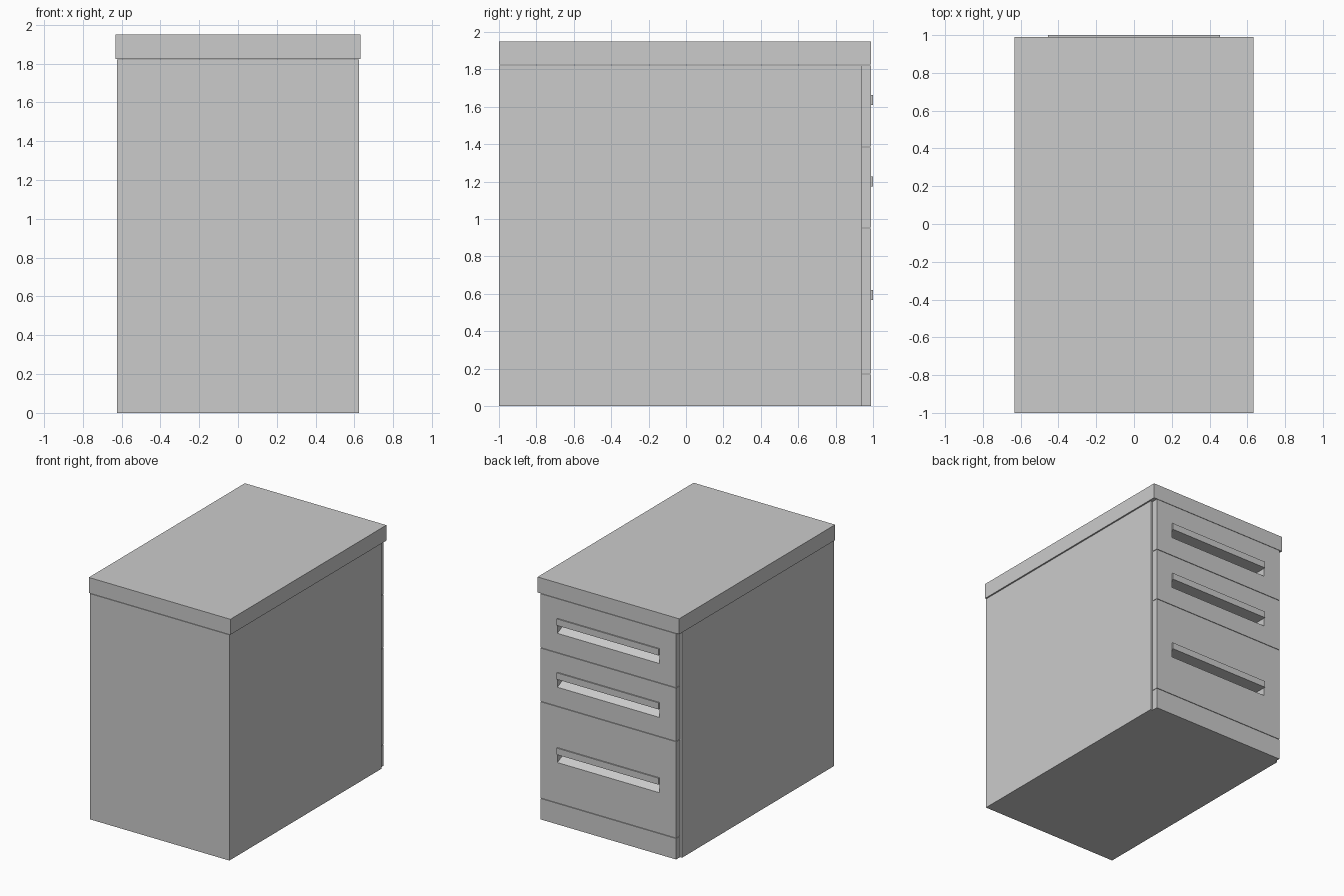
import bpy, bmesh

if "Cube" in bpy.data.objects:
    bpy.data.objects.remove(bpy.data.objects["Cube"])


def box(name, x, y, z):
    """Box symmetric in x, with (min, max) ranges in y and z."""
    return prism(name, x, [(y[0], z[0]), (y[1], z[0]), (y[1], z[1]), (y[0], z[1])])


def prism(name, x, profile):
    """Extrude a (y, z) profile from -x to +x."""
    bm = bmesh.new()
    face = bm.faces.new([bm.verts.new((-x, y, z)) for y, z in profile])
    ext = bmesh.ops.extrude_face_region(bm, geom=[face])
    verts = [v for v in ext["geom"] if isinstance(v, bmesh.types.BMVert)]
    bmesh.ops.translate(bm, vec=(2 * x, 0, 0), verts=verts)
    bmesh.ops.recalc_face_normals(bm, faces=bm.faces)
    mesh = bpy.data.meshes.new(name)
    bm.to_mesh(mesh)
    bm.free()
    obj = bpy.data.objects.new(name, mesh)
    bpy.context.collection.objects.link(obj)
    return obj


def cut(obj, cutter):
    """Subtract the cutter and apply the modifier."""
    mod = obj.modifiers.new("recess", "BOOLEAN")
    mod.operation = "DIFFERENCE"
    mod.solver = "EXACT"
    mod.object = cutter
    bpy.context.view_layer.objects.active = obj
    bpy.ops.object.modifier_apply(modifier=mod.name)


FRONT = 0.99
BACK = 0.94
GAP = 0.002

# Cabinet carcass, worktop and plinth
carcass = box("carcass", 0.623, (-1.0, BACK), (0.0, 1.822))
box("top_panel", 0.632, (-1.0, FRONT), (1.825, 1.95))
box("plinth", 0.605, (BACK, FRONT), (0.0, 0.171 - GAP))

# Drawer fronts: name, bottom, top, top of handle lip
drawers = [
    ("lower", 0.171, 0.952, 0.62),
    ("middle", 0.952, 1.385, 1.228),
    ("upper", 1.385, 1.824, 1.663),
]
for name, z0, z1, lip in drawers:
    front = box(name + "_drawer_front", 0.605, (BACK, FRONT), (z0 + GAP, z1 - GAP))
    ceiling = lip - 0.053

    # Finger recess with a sloping floor, cut through the front into the carcass
    cutter = prism(name + "_recess_cutter", 0.455, [
        (1.02, ceiling), (0.89, ceiling), (0.89, ceiling - 0.02),
        (FRONT, ceiling - 0.068), (1.02, ceiling - 0.068)])
    cut(front, cutter)
    cut(carcass, cutter)
    bpy.data.objects.remove(cutter, do_unlink=True)

    # Thin pull lip above the recess
    box(name + "_handle_lip", 0.455, (FRONT - 0.002, 1.0), (ceiling, lip))
